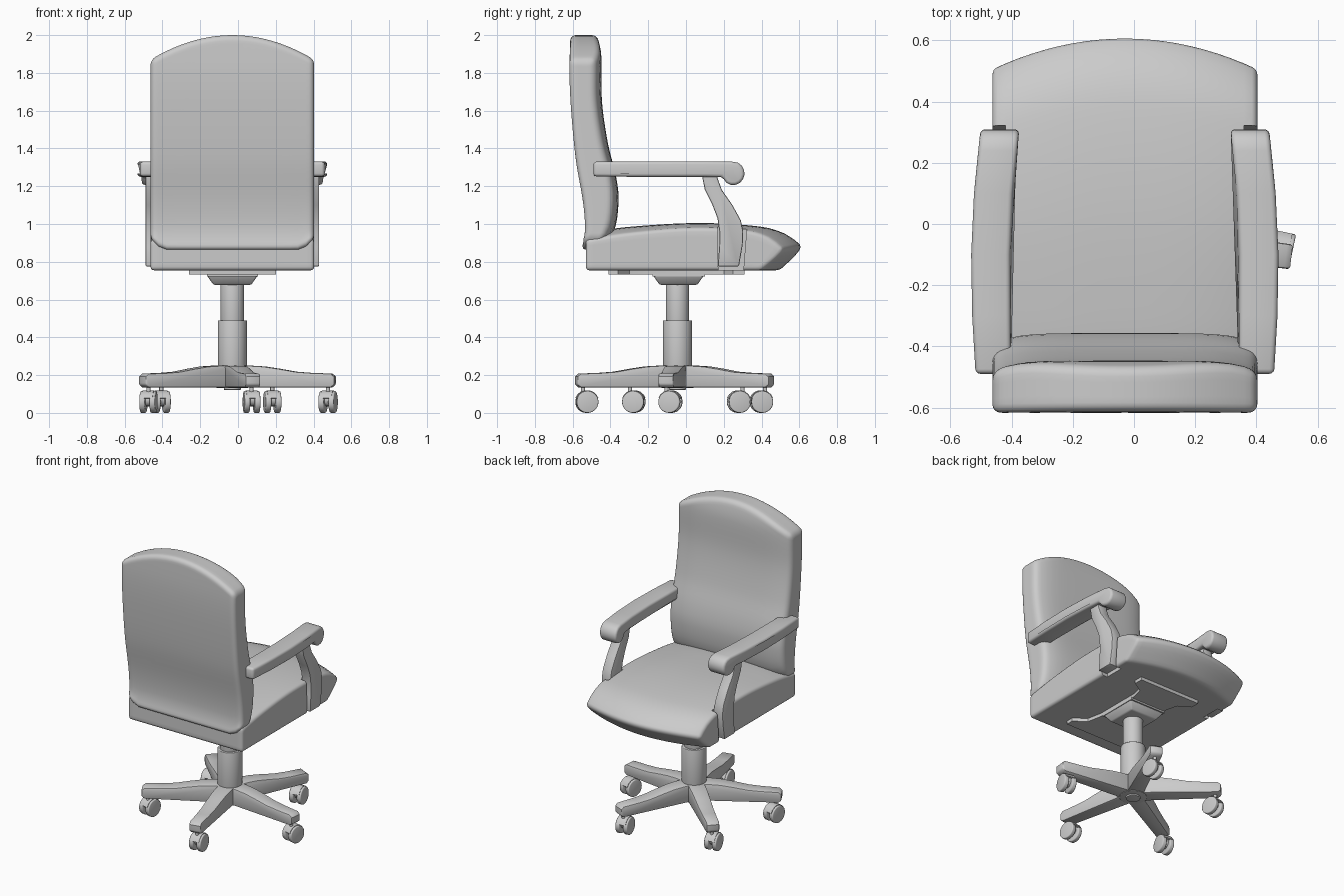
import bpy, bmesh
from math import sin, cos, radians, pi
from mathutils import Matrix, Vector

if "Cube" in bpy.data.objects:
    bpy.data.objects.remove(bpy.data.objects["Cube"])

CX = -0.03            # symmetry plane of the chair
AXIS = Vector((CX, -0.045, 0))   # column axis


def curve(pts):
    """Smooth interpolation through (t, value) points."""
    n = len(pts)

    def slope(i):
        a, b = pts[max(i - 1, 0)], pts[min(i + 1, n - 1)]
        return (b[1] - a[1]) / (b[0] - a[0])

    def f(t):
        t = min(max(t, pts[0][0]), pts[-1][0])
        i = next(k for k in range(n - 1) if t <= pts[k + 1][0])
        (t0, p0), (t1, p1) = pts[i], pts[i + 1]
        h = t1 - t0
        s = (t - t0) / h
        return ((2*s**3 - 3*s*s + 1) * p0 + (s**3 - 2*s*s + s) * h * slope(i)
                + (3*s*s - 2*s**3) * p1 + (s**3 - s*s) * h * slope(i + 1))
    return f


def finish(name, bm, bevel=0, segs=3, limit=40, cutters=()):
    bmesh.ops.recalc_face_normals(bm, faces=bm.faces)
    me = bpy.data.meshes.new(name)
    bm.to_mesh(me)
    bm.free()
    ob = bpy.data.objects.new(name, me)
    bpy.context.collection.objects.link(ob)
    if bevel:
        m = ob.modifiers.new("round", 'BEVEL')
        m.width, m.segments, m.angle_limit = bevel, segs, radians(limit)
        m.limit_method = 'ANGLE'
    for c in cutters:
        m = ob.modifiers.new("cut", 'BOOLEAN')
        m.operation, m.object, m.solver = 'DIFFERENCE', c, 'EXACT'
    bpy.ops.object.select_all(action='DESELECT')
    ob.select_set(True)
    bpy.context.view_layer.objects.active = ob
    if ob.modifiers:
        bpy.ops.object.convert(target='MESH')
    bpy.ops.object.shade_smooth_by_angle(angle=radians(38))
    return ob


def soft_box(name, n, f, **kw):
    """Subdivided box whose points (u in -1..1, v, w in 0..1) are mapped by f."""
    bm, vs = bmesh.new(), {}

    def vert(k):
        if k not in vs:
            vs[k] = bm.verts.new(f(2*k[0]/n[0] - 1, k[1]/n[1], k[2]/n[2]))
        return vs[k]
    for ax in range(3):
        a, b = (ax + 1) % 3, (ax + 2) % 3
        for end in (0, n[ax]):
            for i in range(n[a]):
                for j in range(n[b]):
                    quad = []
                    for di, dj in ((0, 0), (1, 0), (1, 1), (0, 1)):
                        k = [0, 0, 0]
                        k[ax], k[a], k[b] = end, i + di, j + dj
                        quad.append(vert(tuple(k)))
                    bm.faces.new(quad)
    return finish(name, bm, **kw)


def prism(name, pts, lo, hi, M=Matrix(), **kw):
    """Profile of local (y, z) points, extruded in x from lo(y) to hi(y)."""
    bm = bmesh.new()
    A = [bm.verts.new(M @ Vector((lo(t), t, z))) for t, z in pts]
    B = [bm.verts.new(M @ Vector((hi(t), t, z))) for t, z in pts]
    bm.faces.new(A)
    bm.faces.new(B)
    for i in range(len(pts)):
        j = (i + 1) % len(pts)
        bm.faces.new((A[i], A[j], B[j], B[i]))
    return finish(name, bm, **kw)


def cyl(name, M, r, depth, r2=None, segs=32, **kw):
    bm = bmesh.new()
    bmesh.ops.create_cone(bm, cap_ends=True, segments=segs, radius1=r,
                          radius2=r if r2 is None else r2, depth=depth, matrix=M)
    return finish(name, bm, **kw)


def const(v):
    return lambda t: v


# Seat cushion, with notches for the arm posts
seat_top = curve([(-.53, .955), (-.3, .985), (.07, 1.005), (.4, .985), (.53, .945), (.61, .885)])
seat_front = curve([(0, .495), (.35, .545), (.75, .595), (1, .612)])


def seat_map(u, v, w):
    y = -.53 + v * (seat_front(w) - .10*u*u + .53)
    top = seat_top(-.53 + v*1.14) - .04*abs(u)**3 * (1 - .6*v)
    return CX + .433*u, y, .755 + w * (top - .755)


notch = [(.172, .7), (.3, .7), (.315, .9), (.335, 1.1), (.165, 1.1)]
cutters = [prism("notch_cutter", notch, const(CX + s*.39), const(CX + s*.6)) for s in (-1, 1)]
soft_box("seat", (20, 26, 5), seat_map, bevel=.018, cutters=cutters)
for c in cutters:
    bpy.data.objects.remove(c)

# Backrest
back_rear = curve([(.86, -.555), (.95, -.535), (1.1, -.543), (1.34, -.583), (1.6, -.608), (1.8, -.617), (2, -.612)])
back_face = curve([(.86, -.46), (.95, -.385), (1.12, -.357), (1.25, -.37), (1.42, -.412), (1.65, -.445), (1.9, -.449), (2, -.47)])


def back_map(u, v, w):
    bot = .863 + .055 * (max(abs(u) - .78, 0) / .22)**2
    top = 1.87 + .13*(1 - u*u)
    z = bot + w * (top - bot)
    r = back_rear(z)
    return CX + .433*u, r + v * (back_face(z) - .035*u**6 - r), z


soft_box("backrest", (20, 3, 26), back_map, bevel=.034, segs=4)

# Armrests and their curved posts
arm = [(-.49, 1.33), (-.3, 1.331), (-.1, 1.332), (.1, 1.332), (.24, 1.331)]
arm += [(.25 + .06*cos(radians(a)), 1.268 + .062*sin(radians(a))) for a in range(65, -150, -24)]
arm += [(.19, 1.25), (.1, 1.25), (-.1, 1.25), (-.3, 1.25), (-.49, 1.252)]
arm_in = curve([(-.49, .372), (0, .372), (.31, .345)])
arm_out = curve([(-.49, .488), (-.3, .499), (0, .5), (.31, .472)])
post = [(.085, 1.27), (.087, 1.243), (.1, 1.18), (.14, 1.10), (.167, 1.03), (.178, .95), (.176, .88), (.168, .775),
        (.28, .775), (.3, .89), (.303, .96), (.29, 1.02), (.246, 1.10), (.19, 1.18), (.167, 1.243), (.167, 1.27)]
for s, side in ((-1, "left"), (1, "right")):
    prism("armrest_" + side, arm, lambda t: CX + s*arm_in(t), lambda t: CX + s*arm_out(t),
          bevel=.016, segs=3, limit=50)
    prism("arm_post_" + side, post, const(CX + s*.39), const(CX + s*.46), bevel=.008, segs=2, limit=50)

# Mounting plate and tilt housing under the seat (profile axes x, y; extruded in z)
FLAT = Matrix(((0, 1, 0, CX), (0, 0, 1, 0), (1, 0, 0, 0), (0, 0, 0, 1)))
half = [(.23, -.41), (.23, -.36), (.15, -.3), (.13, -.2), (.13, .12), (.15, .2), (.23, .25), (.23, .31)]
prism("mounting_plate", half + [(-x, y) for x, y in reversed(half)], const(.733), const(.757), FLAT)
bm = bmesh.new()
bmesh.ops.create_cube(bm, size=1)
for v in bm.verts:
    k = .135 if v.co.z > 0 else .1
    v.co = (CX + 2*k*v.co.x, -.04 + 2*k*v.co.y, .728 if v.co.z > 0 else .678)
finish("tilt_housing", bm, bevel=.008, segs=2)
prism("tilt_housing_rim", [(-.135, -.178), (.135, -.178), (.135, .1), (-.135, .1)], const(.722), const(.74), FLAT)

# Gas lift column
for name, r, z0, z1 in (("column_upper", .062, .45, .69), ("column_lower", .077, .2, .49),
                        ("hub", .085, .132, .245), ("hub_cap", .045, .122, .14)):
    cyl(name, Matrix.Translation(AXIS + Vector((0, 0, (z0 + z1) / 2))), r, z1 - z0, bevel=.004, segs=40)

# Five-star base with twin-wheel casters
leg = [(0, .135), (.53, .135), (.548, .15), (.548, .192), (.53, .208), (.42, .212), (.34, .218),
       (.25, .234), (.17, .246), (.1, .25), (0, .25)]
leg_w = curve([(0, .055), (.2, .05), (.55, .04)])
hood = [(.062*cos(radians(a)), .058 + .062*sin(radians(a))) for a in range(20, 161, 20)]
hood += [(.05*cos(radians(a)), .058 + .05*sin(radians(a))) for a in range(160, 19, -20)]
for i in range(5):
    a = radians(-6.5 + 72*i)
    prism(f"base_leg_{i+1}", leg, lambda t: -leg_w(t), leg_w,
          Matrix.Translation(AXIS) @ Matrix.Rotation(a - pi/2, 4, 'Z'), bevel=.008, segs=2, limit=50)
    pivot = AXIS + .51 * Vector((cos(a), sin(a), 0))
    cyl(f"caster_stem_{i+1}", Matrix.Translation(pivot + Vector((0, 0, .11))), .011, .08, segs=12)
    turn = 1 if sin(a) < 0 else -1
    C = (Matrix.Translation(pivot + Vector((0, .02*turn, 0)))
         @ Matrix.Rotation(radians((-12, 8, 10, -8, 6)[i]) + (0 if turn < 0 else pi), 4, 'Z'))
    for s in (-1, 1):
        cyl(f"caster_wheel_{i+1}_{'left' if s < 0 else 'right'}",
            C @ Matrix.Translation((s*.027, 0, .058)) @ Matrix.Rotation(pi/2, 4, 'Y'),
            .058, .03, segs=28, bevel=.006)
    prism(f"caster_hood_{i+1}", hood, const(-.03), const(.03), C)
    cyl(f"caster_axle_{i+1}", C @ Matrix.Translation((0, 0, .07)) @ Matrix.Rotation(pi/2, 4, 'Y'),
        .035, .05, segs=16)
